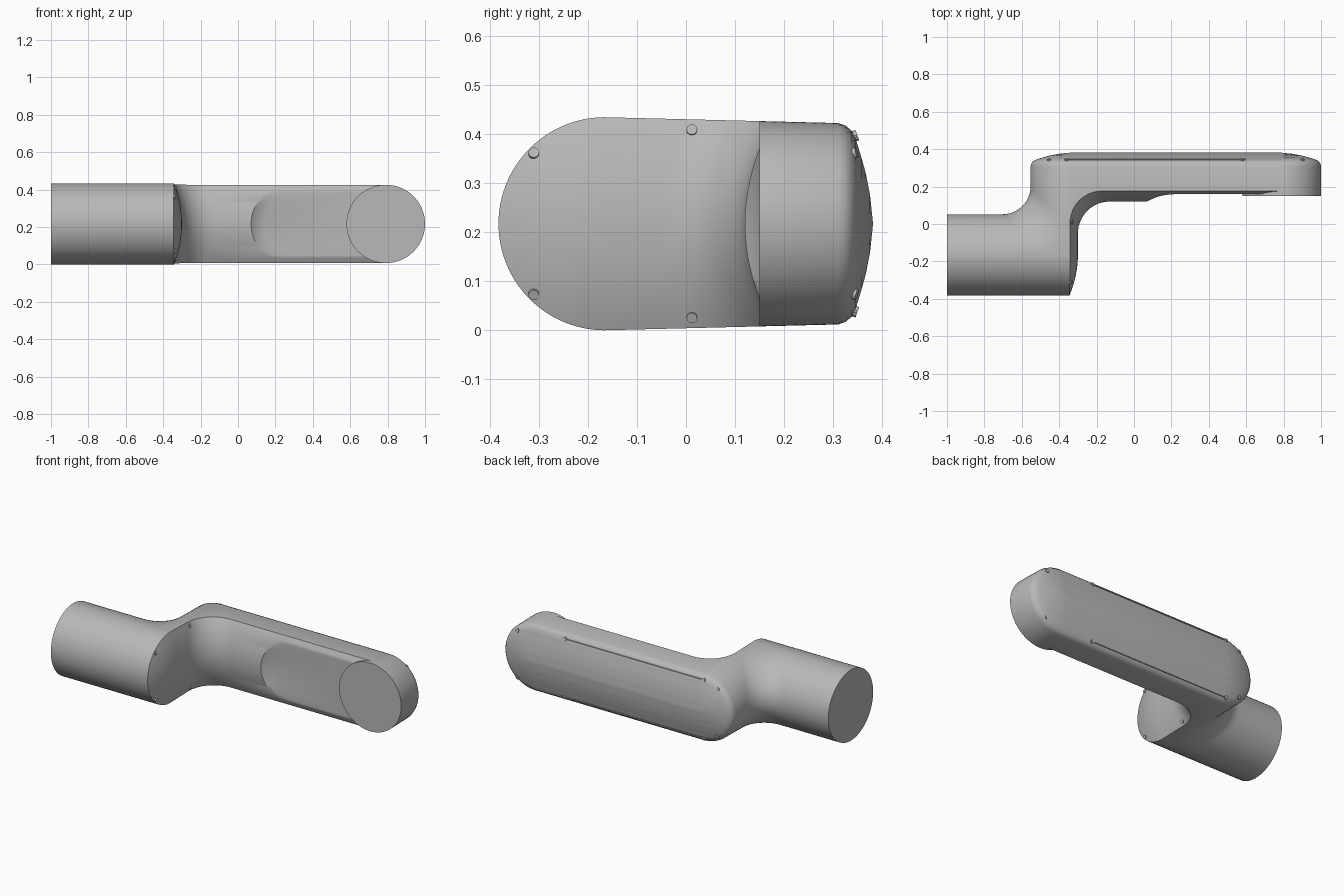
import bpy, bmesh, math
from mathutils import Vector

cube = bpy.data.objects.get("Cube")
if cube:
    bpy.data.objects.remove(cube, do_unlink=True)

grey = bpy.data.materials.new("light_grey_metal")
grey.use_nodes = True
GREY = (0.48, 0.48, 0.48, 1)
grey.diffuse_color = GREY
grey.node_tree.nodes["Principled BSDF"].inputs["Base Color"].default_value = GREY

MID = 0.217             # height of the symmetry plane
TUBE_R, BAR_R = 0.217, 0.21
TUBE_Y = -0.165         # tube axis
LEFT, RIGHT = -0.343, 0.79   # centres of the rounded bar ends
# back cover: distance from the bar axis, and y there
DOME = [(0.21, 0.31), (0.205, 0.325), (0.195, 0.337), (0.177, 0.346),
        (0.14, 0.357), (0.107, 0.366), (0.06, 0.375), (0, 0.381)]


def dome_y(d):
    for (d1, y1), (d0, y0) in zip(DOME, DOME[1:]):
        if d >= d0:
            return y0 + (y1 - y0) * (d - d0) / (d1 - d0)
    return DOME[-1][1]


def cap_x(d):
    return -0.30 - 0.042 * (d / BAR_R) ** 2


def arc(cx, cy, r, a0, a1, steps=12):
    angles = [math.radians(a0 + (a1 - a0) * i / steps) for i in range(steps + 1)]
    return [(cx + r * math.cos(a), cy + r * math.sin(a)) for a in angles]


def taper(y):
    return 1 - 0.115 * max(0, y - TUBE_Y)


def outline(t):
    """Plan outline of the link at one level."""
    z, c = BAR_R * math.sin(t), math.cos(t)
    tube, bar = TUBE_R * c, BAR_R * c
    front = 0.12 + 1.27 * z * z
    pad = max(front, 0.16)
    pts = [(-1, TUBE_Y - tube)]
    # domed tube cap
    for i in range(9):
        dy = tube * (1 - i / 8)
        pts.append((cap_x(math.hypot(dy, z)), TUBE_Y - dy))
    # inner elbow
    pts += arc(cap_x(z) + 0.17, front - 0.17, 0.17, 180, 90)
    # flat pad and joint disc
    pts += [(0.28 - bar, front), (0.30 - bar, front + (pad - front) * 0.4),
            (0.35 - bar, pad), (RIGHT - bar, pad),
            (RIGHT - bar, 0.15), (RIGHT + bar, 0.15)]
    # domed back with round ends
    back = [(math.sqrt(max(d * d - z * z, 0)), dome_y(max(d, abs(z)))) for d, _ in DOME]
    pts += [(RIGHT + dx, y) for dx, y in back]
    pts += [(LEFT - dx, y) for dx, y in reversed(back)]
    # outer elbow
    pts += arc(LEFT - bar - 0.15, TUBE_Y + tube + 0.15, 0.15, 0, -90)
    pts.append((-1, TUBE_Y + tube))
    return pts


def finish(bm, name):
    mesh = bpy.data.meshes.new(name)
    bm.to_mesh(mesh)
    bm.free()
    mesh.materials.append(grey)
    ob = bpy.data.objects.new(name, mesh)
    bpy.context.collection.objects.link(ob)
    bpy.ops.object.select_all(action='DESELECT')
    ob.select_set(True)
    bpy.context.view_layer.objects.active = ob
    bpy.ops.object.shade_smooth_by_angle(angle=math.radians(30))
    return ob


# Link body: stacked outlines joined into one shell
bm = bmesh.new()
LEVELS = 60
rows = []
for i in range(LEVELS + 1):
    t = math.radians(-89 + 178 * i / LEVELS)
    rows.append([bm.verts.new((x, y, MID + TUBE_R * math.sin(t) * taper(y)))
                 for x, y in outline(t)])
count = len(rows[0])
for low, high in zip(rows, rows[1:]):
    for j in range(count):
        k = (j + 1) % count
        bm.faces.new((low[j], low[k], high[k], high[j]))
bm.faces.new(rows[-1])
bm.faces.new(rows[0][::-1])
bmesh.ops.remove_doubles(bm, verts=bm.verts, dist=0.0002)
bmesh.ops.recalc_face_normals(bm, faces=bm.faces)
finish(bm, "link_body")


def screw(name, loc, direction):
    bm = bmesh.new()
    bmesh.ops.create_cone(bm, cap_ends=True, segments=12, radius1=0.011,
                          radius2=0.011, depth=0.014)
    ob = finish(bm, name)
    ob.location = loc
    ob.rotation_euler = Vector(direction).to_track_quat('Z', 'Y').to_euler()


for s, side in ((1, "upper"), (-1, "lower")):
    # Screws around the tube cap
    for y, dz, n in ((0.012, 0.19, "inner"), (-0.31, 0.143, "outer")):
        d = math.hypot(min(0, y - TUBE_Y), dz)
        screw(f"cap_screw_{n}_{side}", (cap_x(d), y, MID + s * dz), (1, 0, s * 0.35))
    # Screws around the back cover
    for x, dz in ((RIGHT + 0.11, 0.143), (0.58, 0.178), (-0.36, 0.178), (LEFT - 0.11, 0.143)):
        dx = x - min(max(x, LEFT), RIGHT)
        screw(f"cover_screw_{side}", (x, dome_y(math.hypot(dx, dz)) - 0.003, MID + s * dz),
              (dx * 2, 1, s * dz * 2))
    # Narrow seam along the back cover
    bm = bmesh.new()
    bmesh.ops.create_cube(bm, size=1)
    seam = finish(bm, f"cover_seam_{side}")
    seam.scale = (0.95, 0.006, 0.005)
    seam.location = (0.12, dome_y(0.18), MID + s * 0.178)
